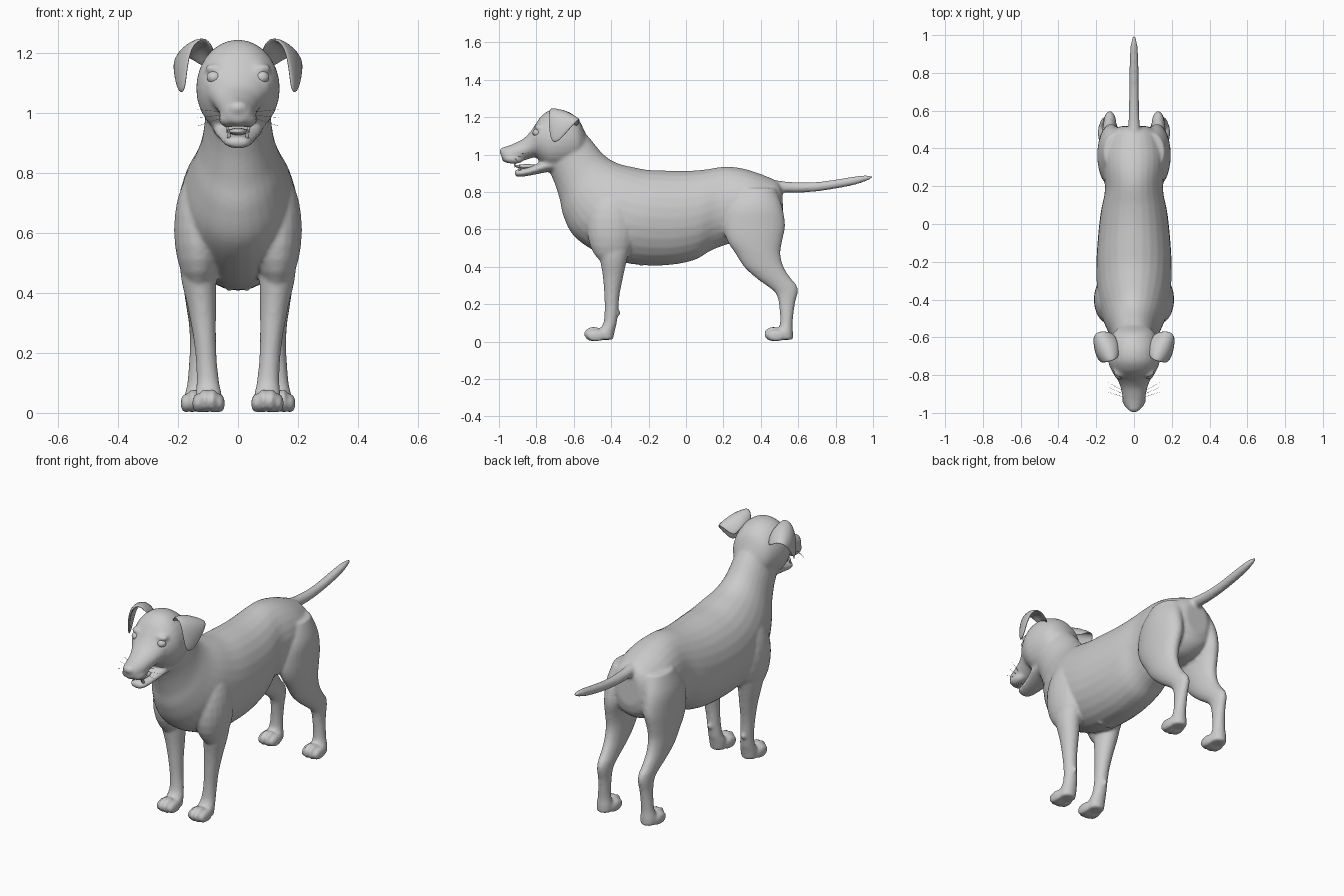
import bpy, bmesh, math
from mathutils import Matrix, Vector

coat = bpy.data.materials.new("grey_coat")
coat.diffuse_color = (0.6, 0.6, 0.6, 1)


def finish(name, bm):
    bmesh.ops.recalc_face_normals(bm, faces=bm.faces)
    mesh = bpy.data.meshes.new(name)
    bm.to_mesh(mesh)
    bm.free()
    mesh.materials.append(coat)
    for p in mesh.polygons:
        p.use_smooth = True
    ob = bpy.data.objects.new(name, mesh)
    bpy.context.collection.objects.link(ob)
    return ob


def smooth_rows(rows, steps=5):
    """Catmull-Rom interpolation between cross-sections."""
    out = []
    for i in range(len(rows) - 1):
        a, b, c, d = (rows[max(i - 1, 0)], rows[i], rows[i + 1],
                      rows[min(i + 2, len(rows) - 1)])
        for k in range(steps):
            t = k / steps
            out.append([0.5 * (2 * q + (r - p) * t + (2 * p - 5 * q + 4 * r - s) * t * t
                               + (3 * q - p - 3 * r + s) * t ** 3)
                        for p, q, r, s in zip(a, b, c, d)])
    return out + [rows[-1]]


def loft(bm, rows, n=28):
    """Rows are (y1, z1, y2, z2, centre x, half width) of elliptical sections."""
    rings = []
    for y1, z1, y2, z2, cx, hw in smooth_rows(rows):
        ring = []
        for k in range(n):
            a = 2 * math.pi * k / n
            c = math.cos(a) / 2
            ring.append(bm.verts.new((cx + hw * math.sin(a),
                                      (y1 + y2) / 2 + (y1 - y2) * c,
                                      (z1 + z2) / 2 + (z1 - z2) * c)))
        rings.append(ring)
    for r, q in zip(rings, rings[1:]):
        for k in range(n):
            bm.faces.new((r[k], r[(k + 1) % n], q[(k + 1) % n], q[k]))
    bm.faces.new(rings[0])
    bm.faces.new(rings[-1])


def blob(bm, centre, radii):
    m = Matrix.Translation(centre) @ Matrix.Diagonal((*radii, 1))
    bmesh.ops.create_uvsphere(bm, u_segments=20, v_segments=12, radius=1, matrix=m)


body = bmesh.new()

# Neck and trunk, from the throat to the rump
trunk = [(-.58, 1.17, -.74, .95, .105), (-.55, 1.13, -.725, .90, .108),
         (-.50, 1.07, -.70, .84, .112), (-.44, 1.0, -.675, .76, .125),
         (-.37, .955, -.655, .67, .15), (-.27, .93, -.60, .565, .18),
         (-.20, .918, -.48, .48, .195), (-.12, .915, -.32, .42, .2),
         (0, .913, -.12, .408, .19), (.1, .92, .04, .435, .175),
         (.2, .935, .14, .49, .155), (.28, .93, .26, .53, .16),
         (.36, .91, .36, .53, .165), (.44, .88, .44, .54, .15),
         (.49, .855, .5, .58, .12), (.515, .82, .52, .64, .07)]
loft(body, [(a, b, c, d, 0, w) for a, b, c, d, w in trunk])

# Skull with muzzle, lower jaw, tail: (y, top, bottom, half width)
skull = [(-.54, 1.12, .98, .07), (-.58, 1.195, .95, .112), (-.65, 1.237, .925, .135),
         (-.72, 1.24, .92, .138), (-.77, 1.21, .95, .122), (-.80, 1.17, .983, .104),
         (-.83, 1.125, .98, .085), (-.87, 1.085, .967, .07), (-.93, 1.055, .953, .058),
         (-.972, 1.04, .96, .043), (-.985, 1.02, .975, .025)]
jaw = [(-.70, .99, .91, .085), (-.75, .975, .905, .08), (-.80, .95, .895, .066),
       (-.86, .928, .884, .053), (-.90, .922, .881, .042), (-.916, .912, .89, .022)]
tail = [(.4, .88, .78, .04), (.5, .86, .797, .032), (.6, .852, .796, .027),
        (.7, .854, .803, .025), (.8, .867, .818, .025), (.9, .883, .838, .022),
        (.96, .89, .857, .016), (.997, .886, .872, .006)]
for part in (skull, jaw, tail):
    loft(body, [(y, t, y, b, 0, w) for y, t, b, w in part])
blob(body, (0, -.972, 1.016), (.034, .026, .024))  # nose

# Legs: (z, front y, back y, centre x, half width)
front_leg = [(.62, -.50, -.28, .135, .06), (.52, -.475, -.295, .135, .06),
             (.44, -.46, -.315, .13, .058), (.35, -.445, -.335, .12, .047),
             (.25, -.437, -.355, .111, .038), (.17, -.435, -.362, .105, .035),
             (.10, -.442, -.37, .1, .038), (.06, -.465, -.38, .098, .044),
             (.01, -.475, -.39, .098, .044)]
hind_leg = [(.82, .28, .48, .09, .07), (.72, .22, .515, .115, .076),
            (.62, .2, .53, .122, .072), (.54, .22, .515, .13, .062),
            (.47, .265, .505, .132, .055), (.4, .31, .522, .132, .047),
            (.34, .375, .56, .13, .04), (.3, .43, .592, .128, .036),
            (.26, .478, .597, .128, .033), (.2, .497, .582, .13, .031),
            (.1, .503, .57, .135, .034), (.05, .485, .572, .137, .043),
            (.01, .475, .572, .137, .043)]
for s in (-1, 1):
    for leg in (front_leg, hind_leg):
        loft(body, [(f, z, b, z, s * cx, w) for z, f, b, cx, w in leg])
    # Four toes on each paw
    for px, py in ((.098, -.495), (.137, .468)):
        for dx, dy, h in ((-.038, .015, .032), (-.014, 0, .04), (.014, 0, .04), (.038, .015, .032)):
            blob(body, (s * (px + dx), py + dy, h), (.0165, .052, h))
    blob(body, (s * .13, -.40, .61), (.083, .13, .2))         # shoulder
    blob(body, (s * .105, -.362, .155), (.012, .014, .016))   # wrist pad
    blob(body, (s * .073, -.782, 1.146), (.038, .03, .018))   # brow
    blob(body, (s * .083, -.792, 1.093), (.025, .025, .010))  # lower eyelid
    blob(body, (s * .032, -.92, .978), (.032, .055, .028))    # upper lip
    blob(body, (s * .03, -.24, .42), (.009, .012, .02))       # teat

dog = finish("dog_body", body)
fuse = dog.modifiers.new("fuse", 'REMESH')
fuse.mode = 'VOXEL'
fuse.voxel_size = 0.0085
fuse.use_smooth_shade = True
soften = dog.modifiers.new("soften", 'SMOOTH')
soften.factor = 0.5
soften.iterations = 6

# Folded ears: rows run from the root over the fold to the tip, each front to back
ear_rows = [((.075, -.70, 1.19), (.085, -.63, 1.20), (.10, -.58, 1.13)),
            ((.10, -.725, 1.255), (.13, -.645, 1.245), (.165, -.56, 1.19)),
            ((.15, -.735, 1.235), (.19, -.665, 1.22), (.215, -.575, 1.185)),
            ((.168, -.738, 1.16), (.2, -.69, 1.155), (.213, -.625, 1.13)),
            ((.178, -.72, 1.07), (.188, -.705, 1.062), (.196, -.68, 1.07))]
for s, side in ((-1, "right"), (1, "left")):
    bm = bmesh.new()
    grid = [[bm.verts.new((s * x, y, z)) for x, y, z in row] for row in ear_rows]
    for r, q in zip(grid, grid[1:]):
        for k in range(2):
            bm.faces.new((r[k], r[k + 1], q[k + 1], q[k]))
    ear = finish(side + "_ear", bm)
    thick = ear.modifiers.new("thickness", 'SOLIDIFY')
    thick.thickness = 0.016
    thick.offset = 0
    ear.modifiers.new("rounding", 'SUBSURF').levels = 2
    ear.modifiers["rounding"].render_levels = 2

    # Eyeball
    bm = bmesh.new()
    blob(bm, (s * .079, -.795, 1.117), (.025, .025, .022))
    finish(side + "_eye", bm)

    # Canine teeth, upper and lower
    bm = bmesh.new()
    for x, y, z, turn in ((.036, -.915, .945, math.pi), (.03, -.89, .93, 0)):
        m = Matrix.Translation((s * x, y, z)) @ Matrix.Rotation(turn, 4, 'X')
        bmesh.ops.create_cone(bm, cap_ends=True, segments=10, radius1=.007,
                              radius2=.001, depth=.03, matrix=m)
    finish(side + "_teeth", bm)

    # Whiskers
    bm = bmesh.new()
    for k in range(3):
        a = Vector((s * .045, -.92 + .015 * k, .985 + .008 * k))
        d = Vector((s * .09, .03 + .01 * k, -.03 + .02 * k))
        m = Matrix.Translation(a + d / 2) @ d.to_track_quat('Z', 'Y').to_matrix().to_4x4()
        bmesh.ops.create_cone(bm, cap_ends=True, segments=5, radius1=.001,
                              radius2=.0004, depth=d.length, matrix=m)
    finish(side + "_whiskers", bm)

# Tongue
bm = bmesh.new()
blob(bm, (0, -.85, .937), (.032, .065, .012))
finish("tongue", bm)
